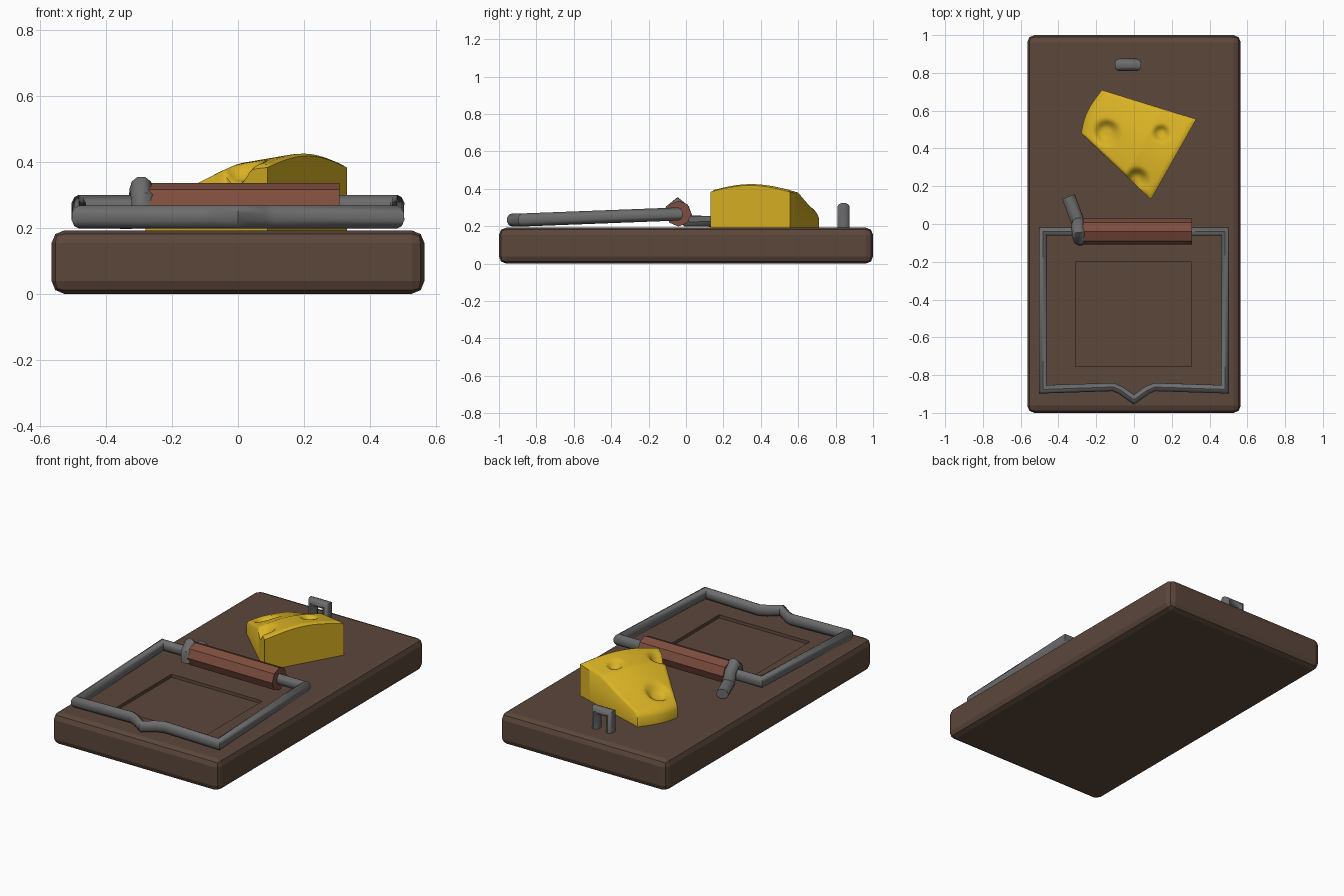
import bpy, bmesh, math
from mathutils import Vector

if "Cube" in bpy.data.objects:
    bpy.data.objects.remove(bpy.data.objects["Cube"])


def material(name, rgb):
    m = bpy.data.materials.new(name)
    m.diffuse_color = (*rgb, 1)
    m.use_nodes = True
    m.node_tree.nodes["Principled BSDF"].inputs["Base Color"].default_value = m.diffuse_color
    return m


WOOD = material("dark wood", (0.105, 0.063, 0.044))
METAL = material("grey metal", (0.15, 0.15, 0.15))
COPPER = material("red brown", (0.21, 0.076, 0.05))
CHEESE = material("cheese yellow", (0.70, 0.45, 0.018))


def finish(bm, name, mat, angle=None):
    bmesh.ops.recalc_face_normals(bm, faces=bm.faces)
    me = bpy.data.meshes.new(name)
    bm.to_mesh(me)
    bm.free()
    me.materials.append(mat)
    ob = bpy.data.objects.new(name, me)
    bpy.context.collection.objects.link(ob)
    if angle:
        bpy.ops.object.select_all(action='DESELECT')
        bpy.context.view_layer.objects.active = ob
        ob.select_set(True)
        bpy.ops.object.shade_smooth_by_angle(angle=math.radians(angle))
    return ob


def tube(name, path, axis, ra, rb, closed=False, sides=10):
    """Mitred tube; ra is the radius along axis, rb the radius across it."""
    pts = [Vector(p) for p in path]
    n = len(pts)
    bm = bmesh.new()
    rings = []
    for i, p in enumerate(pts):
        d1 = (p - pts[i - 1]).normalized() if closed or i > 0 else None
        d2 = (pts[(i + 1) % n] - p).normalized() if closed or i < n - 1 else None
        d1, d2 = d1 or d2, d2 or d1
        t = (d1 + d2).normalized()
        a = Vector(axis)
        a = (a - t * a.dot(t)).normalized()
        b = t.cross(a) / max(0.5, t.dot(d1))
        rings.append([bm.verts.new(p + a * ra * math.cos(k) + b * rb * math.sin(k))
                      for k in (2 * math.pi * j / sides for j in range(sides))])
    for i in range(n if closed else n - 1):
        r, s = rings[i], rings[(i + 1) % n]
        for j in range(sides):
            k = (j + 1) % sides
            bm.faces.new((r[j], r[k], s[k], s[j]))
    if not closed:
        bm.faces.new(rings[0])
        bm.faces.new(rings[-1])
    return finish(bm, name, METAL, 40)


# Wooden board with bevelled edges and a shallow rectangular recess
bm = bmesh.new()
bmesh.ops.create_cube(bm, size=1)
for v in bm.verts:
    v.co = (v.co.x * 1.13, v.co.y * 2, (v.co.z + 0.5) * 0.192)
bmesh.ops.bevel(bm, geom=bm.edges[:], offset=0.038, segments=2, profile=0.5, affect='EDGES')
top = max(bm.faces, key=lambda f: f.calc_center_median().z + f.calc_area())
bmesh.ops.inset_individual(bm, faces=[top], thickness=0.1)
for v in top.verts:
    v.co.x = 0.305 if v.co.x > 0 else -0.31
    v.co.y = -0.20 if v.co.y > 0 else -0.755
bmesh.ops.inset_individual(bm, faces=[top], thickness=0.002, depth=-0.018)
finish(bm, "board", WOOD)

# Wire hammer frame with a kink in its front bar
tube("hammer_frame",
     [(0.482, -0.04, 0.265), (0.482, -0.875, 0.233), (0.11, -0.863, 0.233),
      (0.07, -0.88, 0.233), (0, -0.93, 0.233), (-0.07, -0.88, 0.233),
      (-0.11, -0.863, 0.233), (-0.482, -0.875, 0.233), (-0.482, -0.04, 0.265)],
     (0, 0, 1), 0.035, 0.023, closed=True)

# Eight-sided spring roller around the rear bar
bm = bmesh.new()
ends = [[bm.verts.new((x, -0.04 + 0.069 * math.cos(k * math.pi / 4),
                       0.267 + 0.069 * math.sin(k * math.pi / 4))) for k in range(8)]
        for x in (-0.27, 0.308)]
for j in range(8):
    k = (j + 1) % 8
    bm.faces.new((ends[0][j], ends[0][k], ends[1][k], ends[1][j]))
for e in ends:
    bm.faces.new(e)
finish(bm, "spring_roller", COPPER)

# Trigger arm lying on the board and hooked over the bar
tube("trigger_arm",
     [(-0.347, 0.145, 0.225), (-0.297, 0.01, 0.228), (-0.295, -0.01, 0.29),
      (-0.293, -0.045, 0.318), (-0.288, -0.08, 0.29), (-0.285, -0.085, 0.23)],
     (1, 0, 0), 0.036, 0.03)

# Staple at the back
tube("staple", [(-0.08, 0.842, 0.18), (-0.08, 0.842, 0.302),
                (0.015, 0.842, 0.302), (0.015, 0.842, 0.18)],
     (0, 1, 0), 0.033, 0.023)

# Cheese wedge: sloping, arched top with three pits
FL, BL = Vector((-0.28, 0.48)), Vector((-0.17, 0.71))
FR, BR = Vector((0.09, 0.13)), Vector((0.33, 0.555))
SLOPE = [(0, 0.255), (0.06, 0.278), (0.35, 0.322), (0.65, 0.378), (1, 0.393)]
PITS = [(-0.145, 0.485, 0.055, 0.04), (0.145, 0.48, 0.036, 0.03), (0.015, 0.235, 0.05, 0.045)]


def height(u, v, x, y):
    for (a, za), (b, zb) in zip(SLOPE, SLOPE[1:]):
        if a <= u <= b:
            z = za + (zb - za) * (u - a) / (b - a)
            break
    z += 0.035 * u * math.sin(math.pi * v)
    for px, py, r, depth in PITS:
        z -= depth * math.exp(-(math.hypot(x - px, y - py) / r) ** 4)
    # softened rim
    rim = min(u, 1 - u, v, 1 - v)
    return z - 0.010 * max(0, 1 - rim / 0.04) ** 2


N = 40
bm = bmesh.new()
grid = []
for i in range(N + 1):
    u = i / N
    row = []
    for j in range(N + 1):
        v = j / N
        p = FL.lerp(FR, u).lerp(BL.lerp(BR, u), v)
        p.x -= 0.022 * (1 - u) * math.sin(math.pi * v)
        row.append(bm.verts.new((p.x, p.y, height(u, v, p.x, p.y))))
    grid.append(row)
for i in range(N):
    for j in range(N):
        bm.faces.new((grid[i][j], grid[i + 1][j], grid[i + 1][j + 1], grid[i][j + 1]))
rim = ([grid[i][0] for i in range(N)] + [grid[N][j] for j in range(N)] +
       [grid[i][N] for i in range(N, 0, -1)] + [grid[0][j] for j in range(N, 0, -1)])
base = [bm.verts.new((v.co.x, v.co.y, 0.188)) for v in rim]
for k in range(len(rim)):
    m = (k + 1) % len(rim)
    bm.faces.new((rim[k], rim[m], base[m], base[k]))
bm.faces.new(base)
finish(bm, "cheese", CHEESE, 45)
